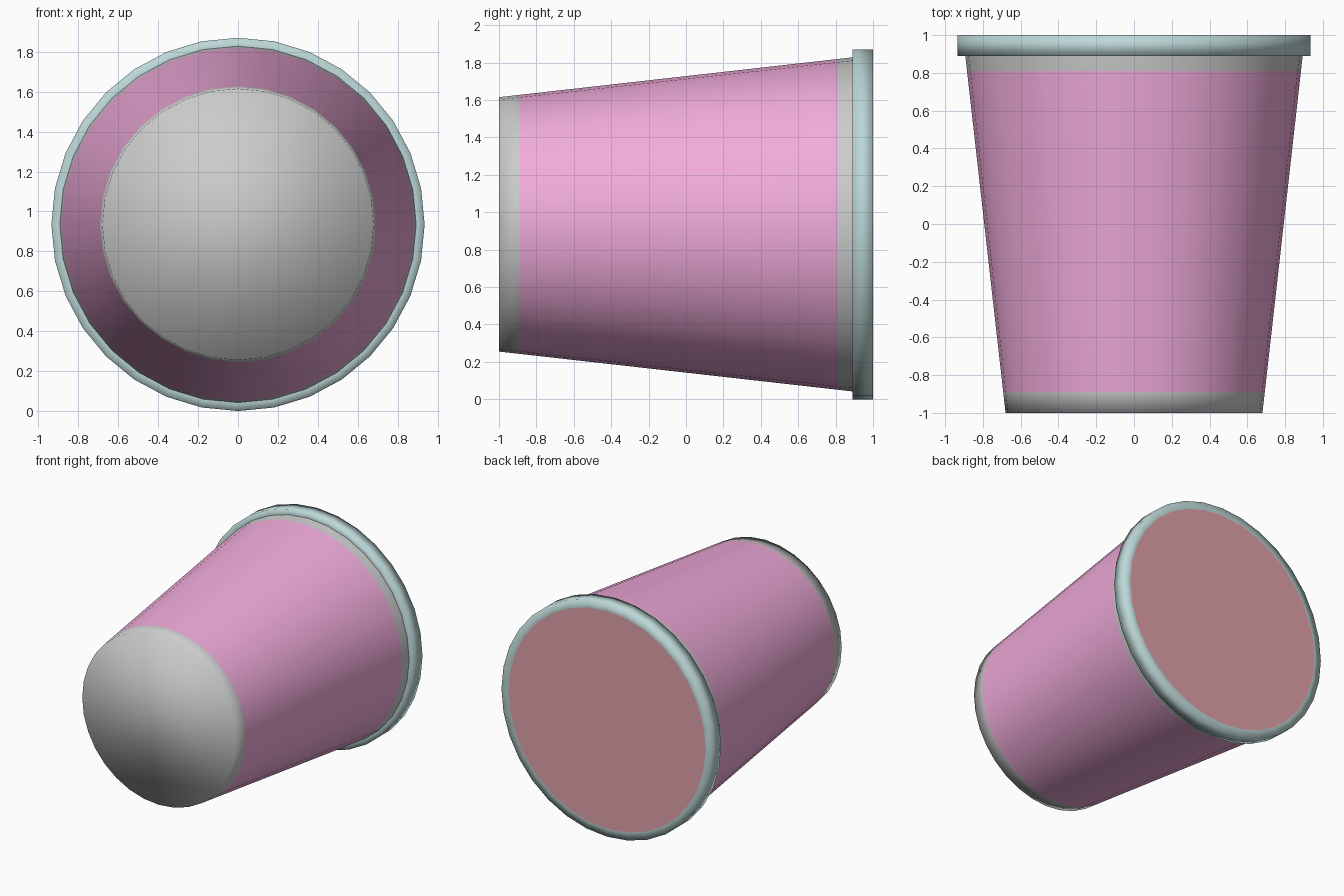
import bpy, bmesh, math

if "Cube" in bpy.data.objects:
    bpy.data.objects.remove(bpy.data.objects["Cube"])

SIDES = 32
R = 0.935  # rim radius, also the axis height


def material(name, color):
    m = bpy.data.materials.new(name)
    m.diffuse_color = (*color, 1)
    m.use_nodes = True
    m.node_tree.nodes["Principled BSDF"].inputs["Base Color"].default_value = m.diffuse_color
    return m


def revolve(name, profile, mats=(), bands=None, cap_start=False, smooth=True):
    """Spin (radius, y) rings about the cup's lying axis."""
    bm = bmesh.new()
    rings = []
    for r, y in profile:
        rings.append([bm.verts.new((r * math.cos(a), y, R + r * math.sin(a)))
                      for a in (2 * math.pi * i / SIDES for i in range(SIDES))])
    for k in range(len(rings) - 1):
        for i in range(SIDES):
            j = (i + 1) % SIDES
            f = bm.faces.new((rings[k][i], rings[k + 1][i], rings[k + 1][j], rings[k][j]))
            f.material_index = bands[k] if bands else 0
    if cap_start:
        bm.faces.new(rings[0])
    for f in bm.faces:
        f.smooth = smooth
    # single discs need no consistent winding fix other than facing +y
    if len(rings) == 1:
        bm.normal_update()
        for f in bm.faces:
            if f.normal.y < 0:
                f.normal_flip()
    else:
        bmesh.ops.recalc_face_normals(bm, faces=bm.faces)
    me = bpy.data.meshes.new(name)
    bm.to_mesh(me)
    bm.free()
    for m in mats:
        me.materials.append(m)
    ob = bpy.data.objects.new(name, me)
    bpy.context.collection.objects.link(ob)
    return ob


def wall(y):
    """Radius of the tapered wall at a given y."""
    return 0.68 + (y + 1) * (0.893 - 0.68) / 1.89


grey = material("paper_grey", (0.8, 0.8, 0.8))
pink = material("sleeve_pink", (0.88, 0.41, 0.71))
teal = material("rim_teal", (0.51, 0.68, 0.68))
red = material("lid_red", (0.75, 0.36, 0.40))

# Tapered cup with closed base and a flush coloured band
revolve("cup_body", [(wall(y), y) for y in (-1, -0.89, 0.81, 0.89)],
        (grey, pink), (0, 1, 0), cap_start=True)

# Rim collar around the mouth
revolve("rim", [(0.893, 0.89), (R, 0.89), (R, 1), (0.873, 1)], (teal,))

# Flat disc closing the mouth
revolve("top_disc", [(0.873, 1)], (red,), cap_start=True, smooth=False)
